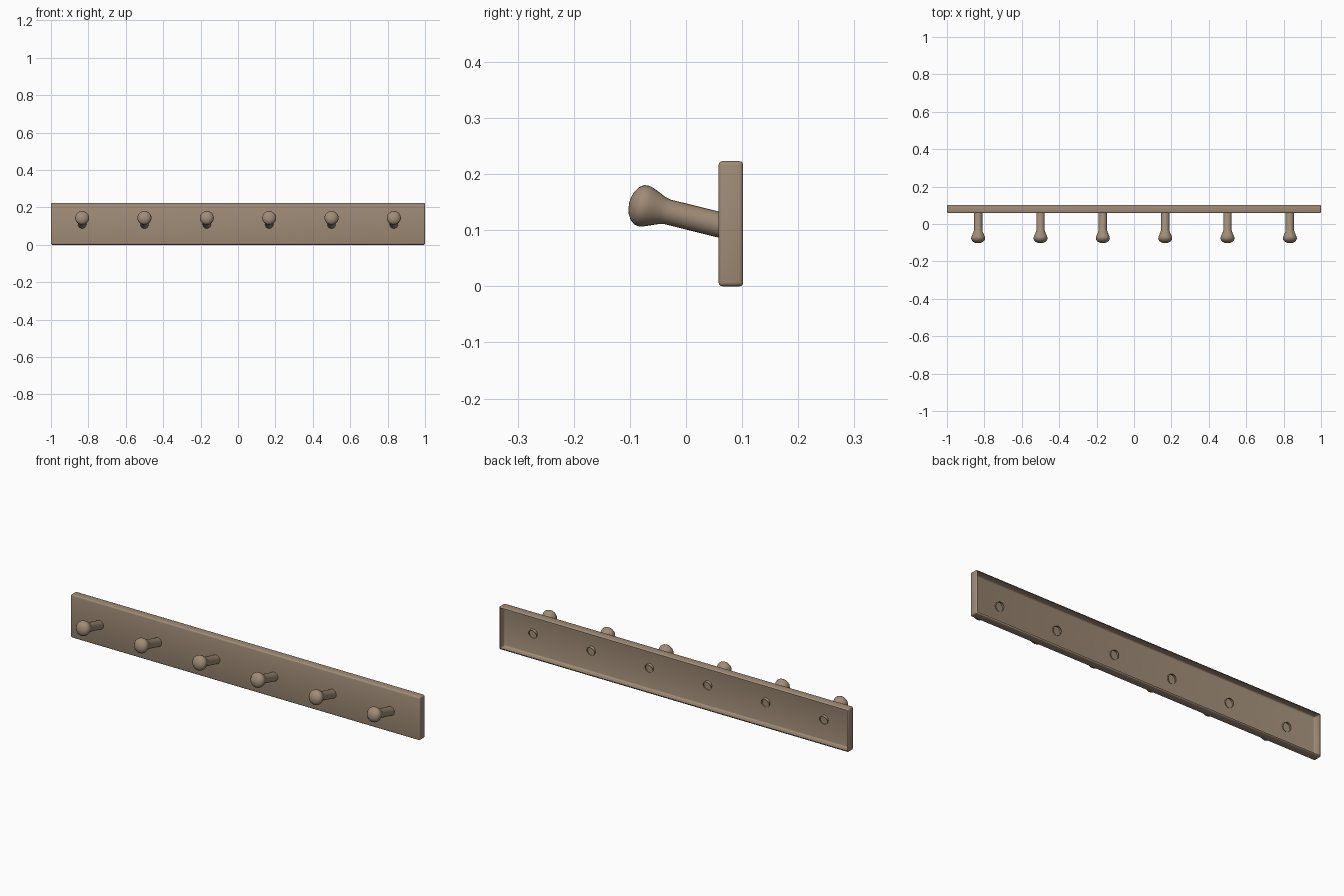
import bpy, bmesh, math
from mathutils import Matrix

cube = bpy.data.objects.get("Cube")
if cube:
    bpy.data.objects.remove(cube, do_unlink=True)

# Single wood colour
wood = bpy.data.materials.new("brown wood")
wood.use_nodes = True
color = (0.35, 0.262, 0.184, 1)
wood.diffuse_color = color
wood.node_tree.nodes["Principled BSDF"].inputs["Base Color"].default_value = color

FRONT, BACK, HEIGHT = 0.058, 0.102, 0.223


def add_object(name, bm, angle):
    mesh = bpy.data.meshes.new(name)
    bm.to_mesh(mesh)
    bm.free()
    mesh.materials.append(wood)
    obj = bpy.data.objects.new(name, mesh)
    bpy.context.collection.objects.link(obj)
    bpy.ops.object.select_all(action='DESELECT')
    obj.select_set(True)
    bpy.context.view_layer.objects.active = obj
    bpy.ops.object.shade_smooth_by_angle(angle=math.radians(angle))
    return obj


# Board: rounded shell with an open back
bm = bmesh.new()
bmesh.ops.create_cube(bm, size=1)
bmesh.ops.scale(bm, vec=(2, BACK - FRONT, HEIGHT), verts=bm.verts)
bmesh.ops.translate(bm, vec=(0, (FRONT + BACK) / 2, HEIGHT / 2), verts=bm.verts)
bmesh.ops.bevel(bm, geom=bm.edges[:], offset=0.007, segments=3,
                profile=0.5, affect='EDGES')
back = [f for f in bm.faces if f.normal.y > 0.99 and f.calc_area() > 0.1]
bmesh.ops.delete(bm, geom=back, context='FACES')
add_object("board", bm, 40)

# Peg outline: (radius, distance out from the board)
profile = [(0.0225, -0.008), (0.0225, 0.094), (0.025, 0.104), (0.031, 0.118),
           (0.0355, 0.129), (0.0375, 0.138), (0.036, 0.146), (0.030, 0.154),
           (0.020, 0.160), (0.010, 0.163), (0, 0.164)]

# Six tilted pegs, evenly spaced
COUNT = 6
for i in range(COUNT):
    bm = bmesh.new()
    verts = [bm.verts.new((r, 0, d)) for r, d in profile]
    edges = [bm.edges.new(pair) for pair in zip(verts, verts[1:])]
    bmesh.ops.spin(bm, geom=verts + edges, cent=(0, 0, 0), axis=(0, 0, 1),
                   angle=math.tau, steps=24)
    bmesh.ops.remove_doubles(bm, verts=bm.verts, dist=0.0001)
    bmesh.ops.recalc_face_normals(bm, faces=bm.faces)
    x = (i + 0.5) * 2 / COUNT - 1
    bm.transform(Matrix.Translation((x, FRONT, 0.11))
                 @ Matrix.Rotation(math.radians(76), 4, 'X'))
    add_object(f"peg_{i + 1}", bm, 60)
